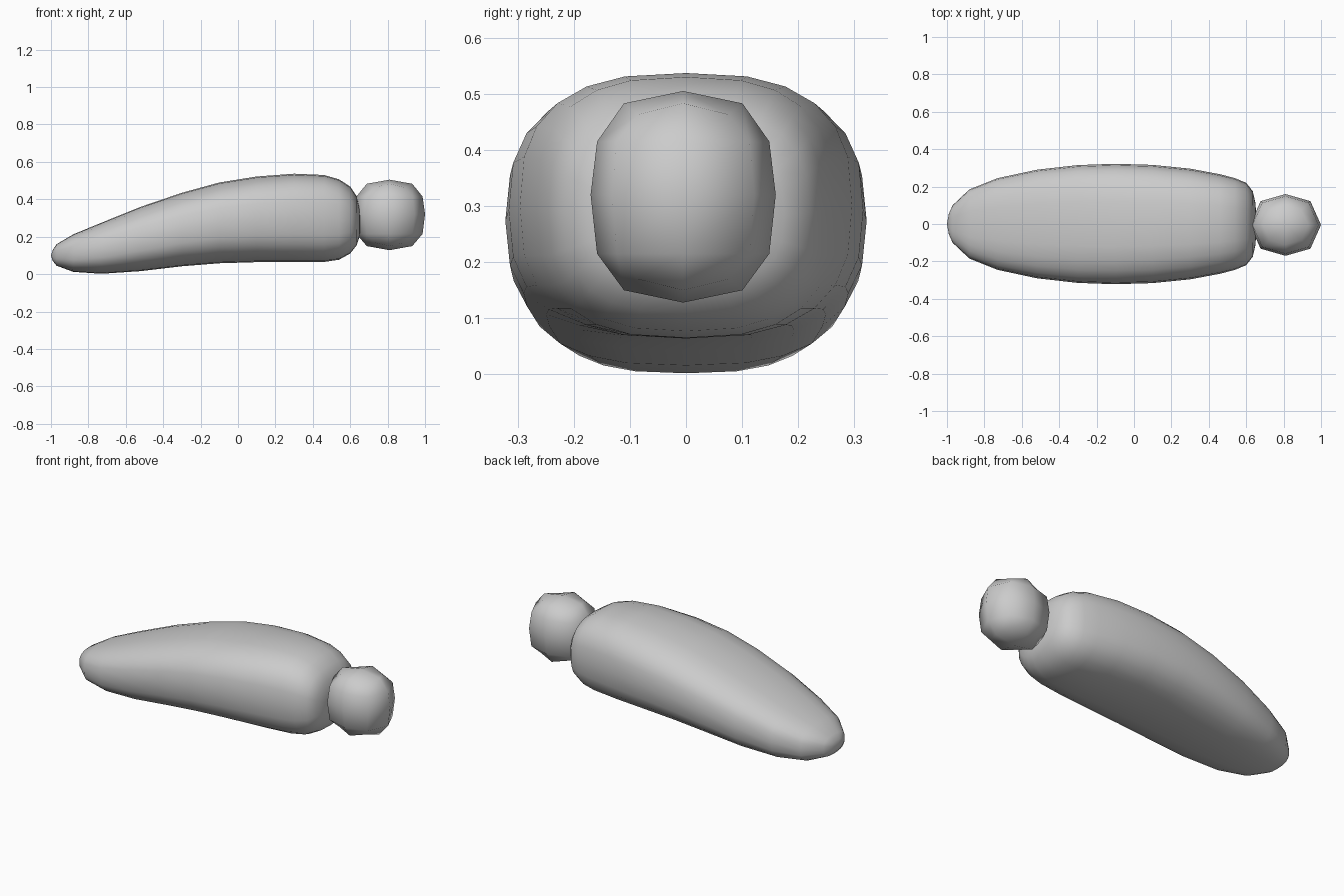
import bpy, bmesh
from math import cos, sin, pi, copysign

cube = bpy.data.objects.get("Cube")
if cube:
    bpy.data.objects.remove(cube)

grey = bpy.data.materials.new("plain grey")
grey.use_nodes = True
grey.diffuse_color = (0.6, 0.6, 0.6, 1)
grey.node_tree.nodes["Principled BSDF"].inputs["Base Color"].default_value = (0.6, 0.6, 0.6, 1)


def loft(name, rings, start, end):
    """Skin equal-sized rings and close them onto two pole points."""
    bm = bmesh.new()
    loops = [[bm.verts.new(p) for p in ring] for ring in rings]
    n = len(loops[0])
    for a, b in zip(loops, loops[1:]):
        for i in range(n):
            j = (i + 1) % n
            bm.faces.new((a[i], a[j], b[j], b[i]))
    for loop, pole in ((loops[0], start), (loops[-1], end)):
        tip = bm.verts.new(pole)
        for i in range(n):
            bm.faces.new((loop[i], loop[(i + 1) % n], tip))
    bmesh.ops.recalc_face_normals(bm, faces=bm.faces)
    for f in bm.faces:
        f.smooth = True
    mesh = bpy.data.meshes.new(name)
    bm.to_mesh(mesh)
    bm.free()
    mesh.materials.append(grey)
    obj = bpy.data.objects.new(name, mesh)
    bpy.context.collection.objects.link(obj)
    return obj


def rounded_section(x, half_width, bottom, top, sides=24, power=2.7):
    """Superellipse in the YZ plane."""
    def soft(v):
        return copysign(abs(v) ** (2 / power), v)
    mid, half = (top + bottom) / 2, (top - bottom) / 2
    angles = [2 * pi * i / sides for i in range(sides)]
    return [(x, half_width * soft(cos(a)), mid + half * soft(sin(a))) for a in angles]


# Body: x, half width, underside height, top height
sections = [
    (-0.99, 0.055, 0.07, 0.13), (-0.97, 0.10, 0.045, 0.16), (-0.88, 0.185, 0.012, 0.213),
    (-0.73, 0.245, 0.002, 0.275), (-0.52, 0.29, 0.016, 0.36), (-0.3, 0.315, 0.042, 0.435),
    (-0.1, 0.322, 0.058, 0.49), (0.1, 0.316, 0.064, 0.522), (0.3, 0.296, 0.064, 0.537),
    (0.46, 0.266, 0.065, 0.53), (0.54, 0.245, 0.077, 0.507), (0.6, 0.22, 0.11, 0.468),
    (0.635, 0.175, 0.155, 0.415), (0.65, 0.11, 0.2, 0.35),
]
loft("body", [rounded_section(*s) for s in sections], (-1, 0, 0.1), (0.655, 0, 0.27))

# Head: eight-sided rings of a softened block; height, scale, corner drop
head_rings = []
for z, scale, drop in ((0.15, 0.64, 0.02), (0.215, 0.93, 0), (0.32, 1, 0),
                       (0.415, 0.93, 0), (0.483, 0.64, -0.02)):
    ring = []
    for i in range(8):
        a = i * pi / 4
        reach = 0.99 if i % 2 else 1
        ring.append((0.81 + 0.19 * scale * reach * cos(a),
                     -0.005 + 0.165 * scale * reach * (1.1 if i % 2 else 1) * sin(a),
                     z + (drop if i % 2 else 0)))
    head_rings.append(ring)
loft("head", head_rings, (0.81, -0.005, 0.128), (0.81, -0.005, 0.505))
